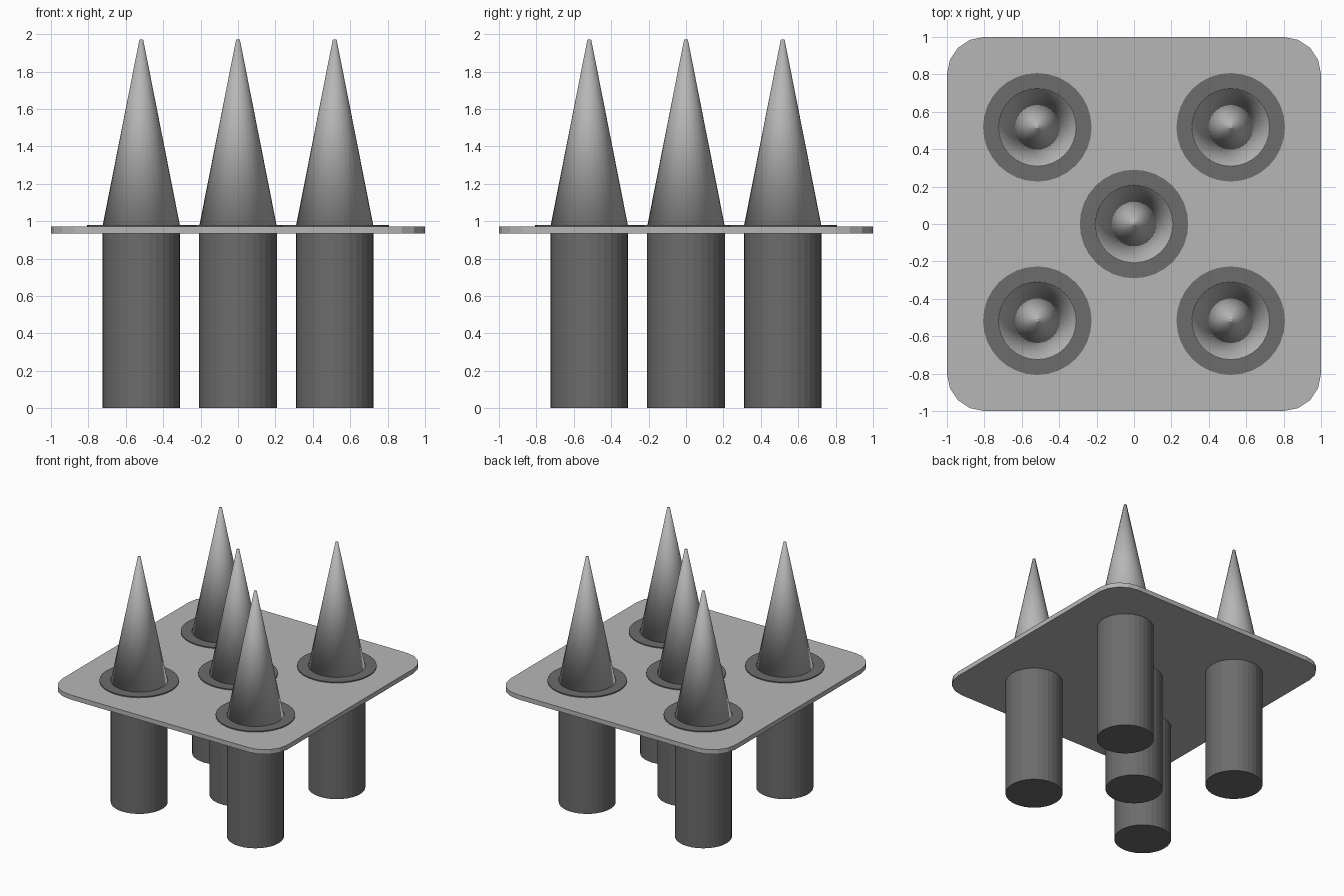
import bpy, bmesh, math

if "Cube" in bpy.data.objects:
    bpy.data.objects.remove(bpy.data.objects["Cube"])


def material(name, v):
    m = bpy.data.materials.new(name)
    m.diffuse_color = (v, v, v, 1)
    m.use_nodes = True
    m.node_tree.nodes["Principled BSDF"].inputs["Base Color"].default_value = m.diffuse_color
    return m


light = material("light grey", 0.47)
dark = material("dark grey", 0.15)
pale = material("pale grey", 0.47)


def make(name, bm, mat, smooth=False):
    bmesh.ops.recalc_face_normals(bm, faces=bm.faces)
    me = bpy.data.meshes.new(name)
    bm.to_mesh(me)
    bm.free()
    for p in me.polygons:
        p.use_smooth = smooth
    me.materials.append(mat)
    ob = bpy.data.objects.new(name, me)
    bpy.context.collection.objects.link(ob)
    return ob


def ring(bm, r, z, x, y, n=32):
    return [bm.verts.new((x + r * math.cos(2 * math.pi * i / n),
                          y + r * math.sin(2 * math.pi * i / n), z)) for i in range(n)]


def lathe(name, profile, x, y, mat, smooth=False, closed=False):
    """Stack of rings; capped at both ends, or joined into a closed loop."""
    bm = bmesh.new()
    rings = [ring(bm, r, z, x, y) for r, z in profile]
    pairs = list(zip(rings, rings[1:]))
    if closed:
        pairs.append((rings[-1], rings[0]))
    else:
        bm.faces.new(rings[0])
        bm.faces.new(rings[-1])
    for a, b in pairs:
        for i in range(len(a)):
            j = (i + 1) % len(a)
            bm.faces.new((a[i], a[j], b[j], b[i]))
    return make(name, bm, mat, smooth)


# Rounded square plate
bm = bmesh.new()
outline = []
for k in range(4):
    cx, cy = [(0.8, 0.8), (-0.8, 0.8), (-0.8, -0.8), (0.8, -0.8)][k]
    for i in range(5):
        a = math.pi / 2 * (k + i / 4)
        outline.append(bm.verts.new((cx + 0.2 * math.cos(a), cy + 0.2 * math.sin(a), 0.935)))
face = bm.faces.new(outline)
top = bmesh.ops.extrude_face_region(bm, geom=[face])["geom"]
bmesh.ops.translate(bm, vec=(0, 0, 0.037),
                    verts=[g for g in top if isinstance(g, bmesh.types.BMVert)])
if not face.is_valid or len(bm.faces) < 22:
    bm.faces.new(outline)
make("plate", bm, light)

# Five posts, each with a collar and a softly shaded spike
for x, y in [(0, 0)] + [(sx * 0.517, sy * 0.517) for sx in (-1, 1) for sy in (-1, 1)]:
    lathe("post", [(0.208, 0), (0.208, 0.968)], x, y, dark)
    lathe("collar", [(0.209, 0.968), (0.29, 0.968), (0.29, 0.98), (0.209, 0.98)],
          x, y, dark, closed=True)
    lathe("spike", [(0.208, 0.97), (0.01, 1.972)], x, y, pale, smooth=True)
